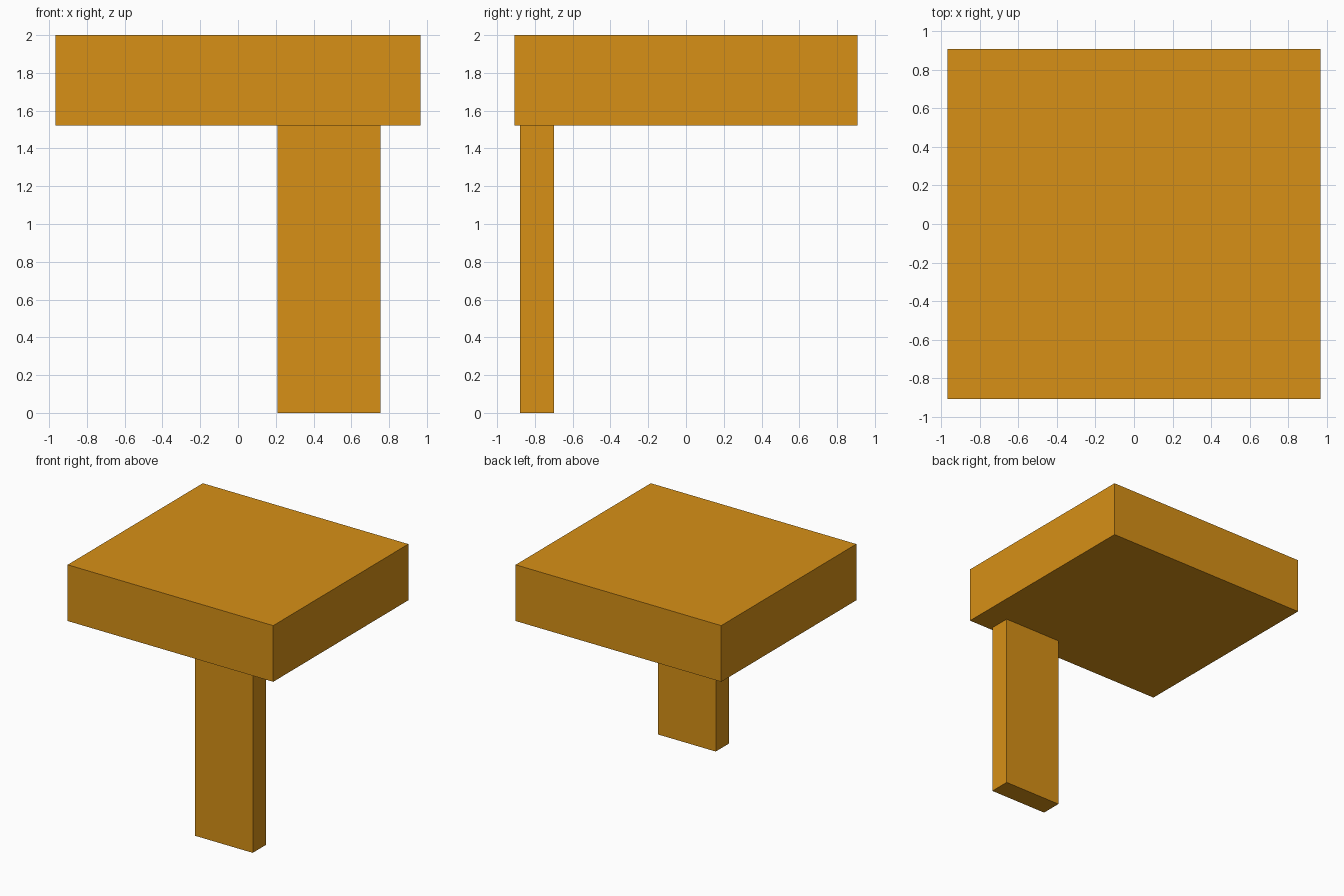
import bpy

if "Cube" in bpy.data.objects:
    bpy.data.objects.remove(bpy.data.objects["Cube"])

mat = bpy.data.materials.new("orange")
mat.diffuse_color = (0.68, 0.28, 0.008, 1.0)
mat.use_nodes = True
mat.node_tree.nodes["Principled BSDF"].inputs["Base Color"].default_value = mat.diffuse_color


def box(name, lo, hi):
    """Axis-aligned box between two corners."""
    centre = [(a + b) / 2 for a, b in zip(lo, hi)]
    bpy.ops.mesh.primitive_cube_add(size=1, location=centre)
    ob = bpy.context.object
    ob.name = name
    ob.scale = [b - a for a, b in zip(lo, hi)]
    bpy.ops.object.transform_apply(location=False, rotation=False, scale=True)
    ob.data.materials.append(mat)
    return ob


# Thick slab on top
box("top_slab", (-0.967, -0.908, 1.522), (0.967, 0.908, 2.0))

# Single flat post near the front edge, right of centre
box("support_post", (0.21, -0.88, 0.0), (0.755, -0.70, 1.522))
